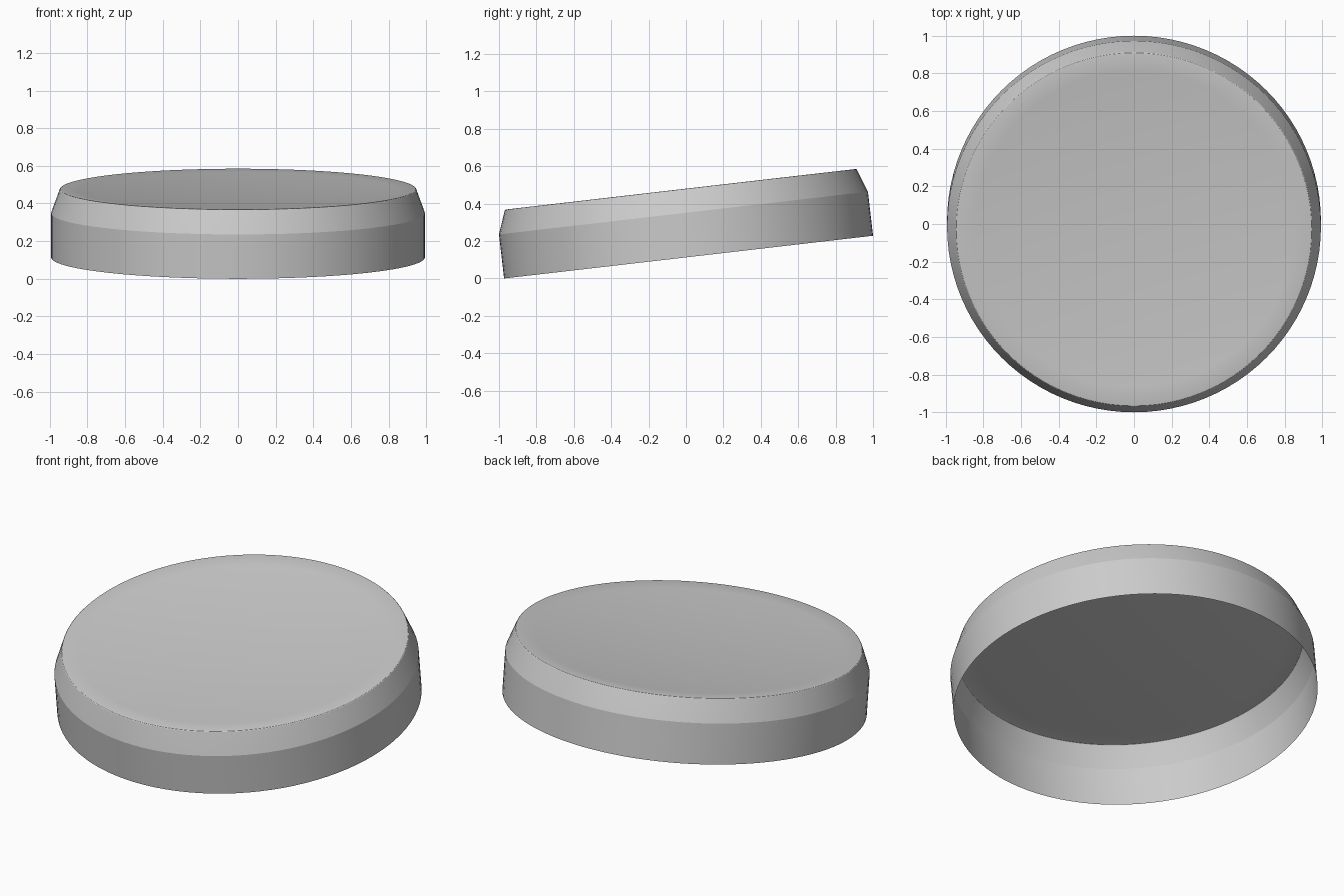
import bpy, bmesh, math
from mathutils import Matrix, Vector

if "Cube" in bpy.data.objects:
    bpy.data.objects.remove(bpy.data.objects["Cube"])

SEGMENTS = 96
TILT = math.radians(6.6)
DISH_RADIUS, DISH_DEPTH, DISH_RINGS = 0.940, 0.04, 10

# radius, height: open lower rim, wall, sloped shoulder, softened top edge
PROFILE = [(0.993, 0.0), (0.993, 0.237), (0.9485, 0.358), (0.9470, 0.3615),
           (0.9445, 0.3640), (0.940, 0.365)]
# Shallow dished top
for k in range(DISH_RINGS - 1, 0, -1):
    f = k / DISH_RINGS
    PROFILE.append((DISH_RADIUS * f, 0.365 - DISH_DEPTH * (1 - f * f)))

bm = bmesh.new()

# Stacked rings of the open cap
rings = []
for r, z in PROFILE:
    rings.append([bm.verts.new((r * math.cos(a), r * math.sin(a), z))
                  for a in (2 * math.pi * i / SEGMENTS for i in range(SEGMENTS))])

# Side walls and dish
for low, high in zip(rings, rings[1:]):
    for i in range(SEGMENTS):
        j = (i + 1) % SEGMENTS
        bm.faces.new((low[i], low[j], high[j], high[i]))

# Centre of the dish, bottom stays open
centre = bm.verts.new((0, 0, 0.365 - DISH_DEPTH))
for i in range(SEGMENTS):
    bm.faces.new((rings[-1][i], rings[-1][(i + 1) % SEGMENTS], centre))

# Tilt back, then centre and rest on the ground
bmesh.ops.rotate(bm, verts=bm.verts, cent=(0, 0, 0), matrix=Matrix.Rotation(TILT, 3, 'X'))
ys = [v.co.y for v in bm.verts]
zs = [v.co.z for v in bm.verts]
bmesh.ops.translate(bm, verts=bm.verts, vec=Vector((0, -(min(ys) + max(ys)) / 2, -min(zs))))

mesh = bpy.data.meshes.new("tilted_cap")
bm.to_mesh(mesh)
bm.free()
cap = bpy.data.objects.new("tilted_cap", mesh)
bpy.context.collection.objects.link(cap)

# Smooth round the sides, keep the shoulder edge crisp
bpy.context.view_layer.objects.active = cap
cap.select_set(True)
bpy.ops.object.shade_smooth_by_angle(angle=math.radians(18))
